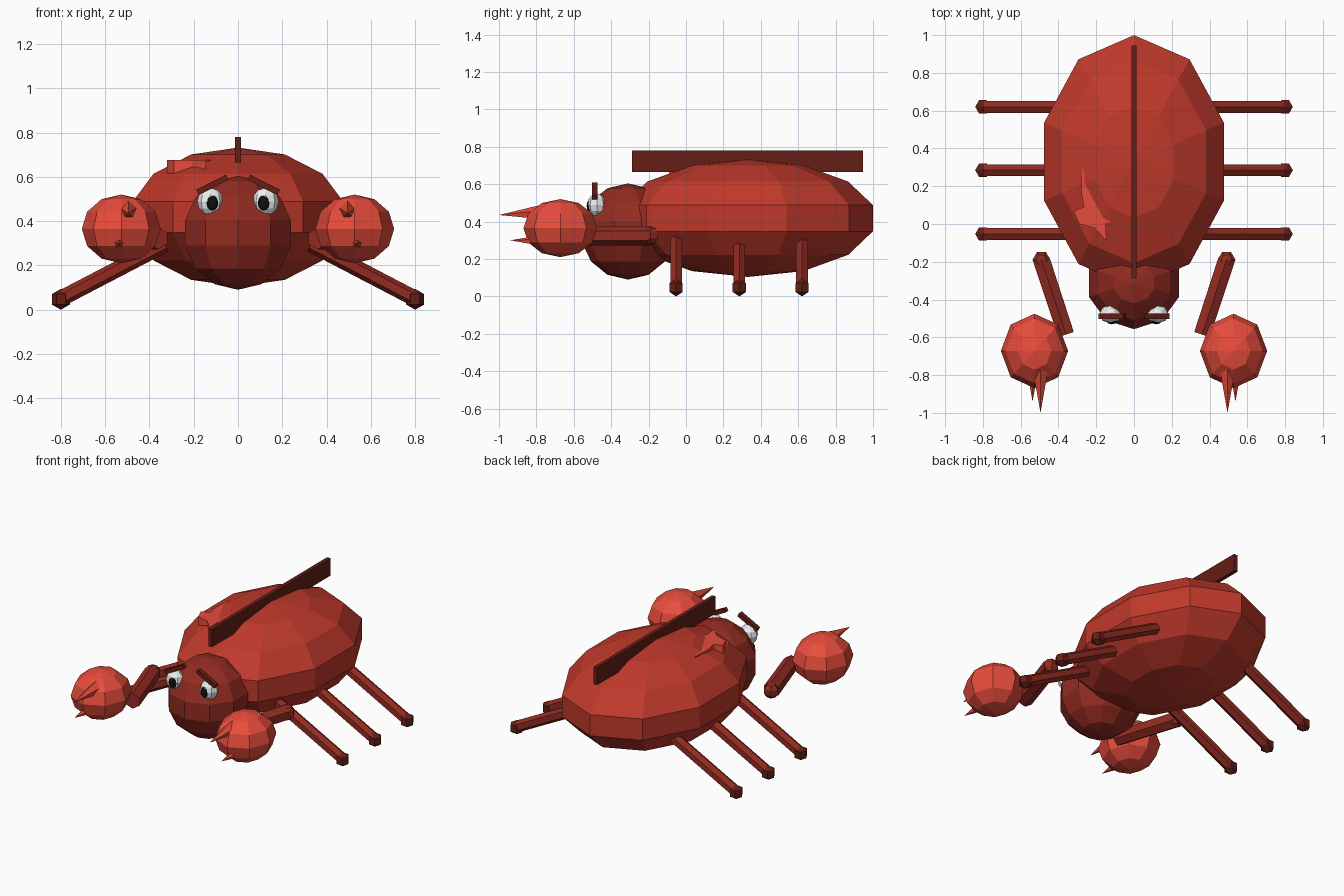
import bpy, bmesh
from math import atan2, pi, radians
from mathutils import Matrix, Vector

if "Cube" in bpy.data.objects:
    bpy.data.objects.remove(bpy.data.objects["Cube"])


def colour(name, hexcode):
    m = bpy.data.materials.new(name)
    rgb = [int(hexcode[i:i + 2], 16) / 255 for i in (0, 2, 4)]
    m.diffuse_color = [((c + 0.055) / 1.055) ** 2.4 if c > 0.04 else c / 12.92 for c in rgb] + [1]
    m.use_nodes = True
    m.node_tree.nodes["Principled BSDF"].inputs["Base Color"].default_value = m.diffuse_color
    return m


SHELL = colour("shell_red", "C0392B")
BRIGHT = colour("bright_red", "E74C3C")
DEEP = colour("deep_red", "922B21")
DARK = colour("dark_red", "641E16")
WHITE = colour("eye_white", "ECF0F1")
BLACK = colour("pupil_black", "111111")


def finish(bm, name, mat):
    bmesh.ops.recalc_face_normals(bm, faces=bm.faces)
    mesh = bpy.data.meshes.new(name)
    bm.to_mesh(mesh)
    bm.free()
    mesh.materials.append(mat)
    ob = bpy.data.objects.new(name, mesh)
    bpy.context.collection.objects.link(ob)
    return ob


def ball(name, loc, radii, seg, rings, mat, phase=0.0):
    bm = bmesh.new()
    bmesh.ops.create_uvsphere(bm, u_segments=seg, v_segments=rings, radius=1)
    v = next(v for v in bm.verts if v.co.xy.length > 0.1)
    turn = Matrix.Rotation(phase - atan2(v.co.y, v.co.x), 4, 'Z')
    bm.transform(Matrix.Translation(loc) @ Matrix.Diagonal((*radii, 1)) @ turn)
    return finish(bm, name, mat)


def rod(name, a, b, r1, r2, sides, mat):
    a, b = Vector(a), Vector(b)
    bm = bmesh.new()
    bmesh.ops.create_cone(bm, cap_ends=True, segments=sides, radius1=r1, radius2=r2,
                          depth=(b - a).length)
    rot = (b - a).to_track_quat('Z', 'Y').to_matrix().to_4x4()
    bm.transform(Matrix.Translation((a + b) / 2) @ rot)
    bmesh.ops.remove_doubles(bm, verts=bm.verts, dist=1e-5)
    return finish(bm, name, mat)


def box(name, loc, size, mat, tilt=0.0):
    bm = bmesh.new()
    bmesh.ops.create_cube(bm, size=1)
    bm.transform(Matrix.Translation(loc) @ Matrix.Rotation(tilt, 4, 'Y')
                 @ Matrix.Diagonal((*size, 1)))
    return finish(bm, name, mat)


# Body, head and back ridge
ball("body", (0, 0.33, 0.418), (0.513, 0.687, 0.314), 10, 7, SHELL, pi / 2)
ball("head", (0, -0.31, 0.347), (0.257, 0.253, 0.257), 10, 7, DEEP, pi / 2)
box("back_ridge", (0, 0.328, 0.722), (0.025, 1.235, 0.115), DARK)

# Splash-shaped marking on the shell
bm = bmesh.new()
outline = [(-.275, .30), (-.28, .17), (-.265, .09), (-.32, .07), (-.29, .0), (-.21, -.02),
           (-.145, -.09), (-.15, .0), (-.11, .02), (-.185, .12), (-.24, .20)]
face = bm.faces.new([bm.verts.new((x, y, 0.60)) for x, y in outline])
top = bmesh.ops.extrude_face_region(bm, geom=[face])["geom"]
bmesh.ops.translate(bm, vec=(0, 0, 0.075), verts=[g for g in top if isinstance(g, bmesh.types.BMVert)])
finish(bm, "shell_marking", BRIGHT)

for s, side in ((-1, "left"), (1, "right")):
    # Eye, pupil and slanted brow
    ball(side + "_eye", (s * 0.124, -0.477, 0.488), (0.06, 0.05, 0.063), 8, 6, WHITE)
    ball(side + "_pupil", (s * 0.117, -0.515, 0.482), (0.028, 0.016, 0.034), 8, 6, BLACK)
    box(side + "_brow", (s * 0.116, -0.488, 0.564), (0.15, 0.03, 0.026), DARK, s * radians(27))

    # Arm with shoulder joint
    rod(side + "_arm", (s * 0.49, -0.19, 0.325), (s * 0.36, -0.585, 0.322), 0.052, 0.05, 6, DEEP)
    ball(side + "_shoulder", (s * 0.49, -0.19, 0.325), (0.05, 0.05, 0.05), 6, 5, DEEP)

    # Claw with two pincer spikes
    ball(side + "_claw", (s * 0.527, -0.672, 0.365), (0.178, 0.197, 0.155), 8, 6, BRIGHT)
    rod(side + "_upper_pincer", (s * 0.495, -0.72, 0.45), (s * 0.495, -1.0, 0.435), 0.052, 0, 5, BRIGHT)
    rod(side + "_lower_pincer", (s * 0.537, -0.72, 0.295), (s * 0.537, -0.94, 0.30), 0.042, 0, 5, BRIGHT)

    # Walking legs with feet
    for i, y in enumerate((-0.053, 0.285, 0.62), 1):
        rod(f"{side}_leg_{i}", (s * 0.33, y, 0.295), (s * 0.80, y, 0.05), 0.036, 0.036, 6, DEEP)
        ball(f"{side}_foot_{i}", (s * 0.80, y, 0.047), (0.047, 0.047, 0.047), 6, 3, DARK)
